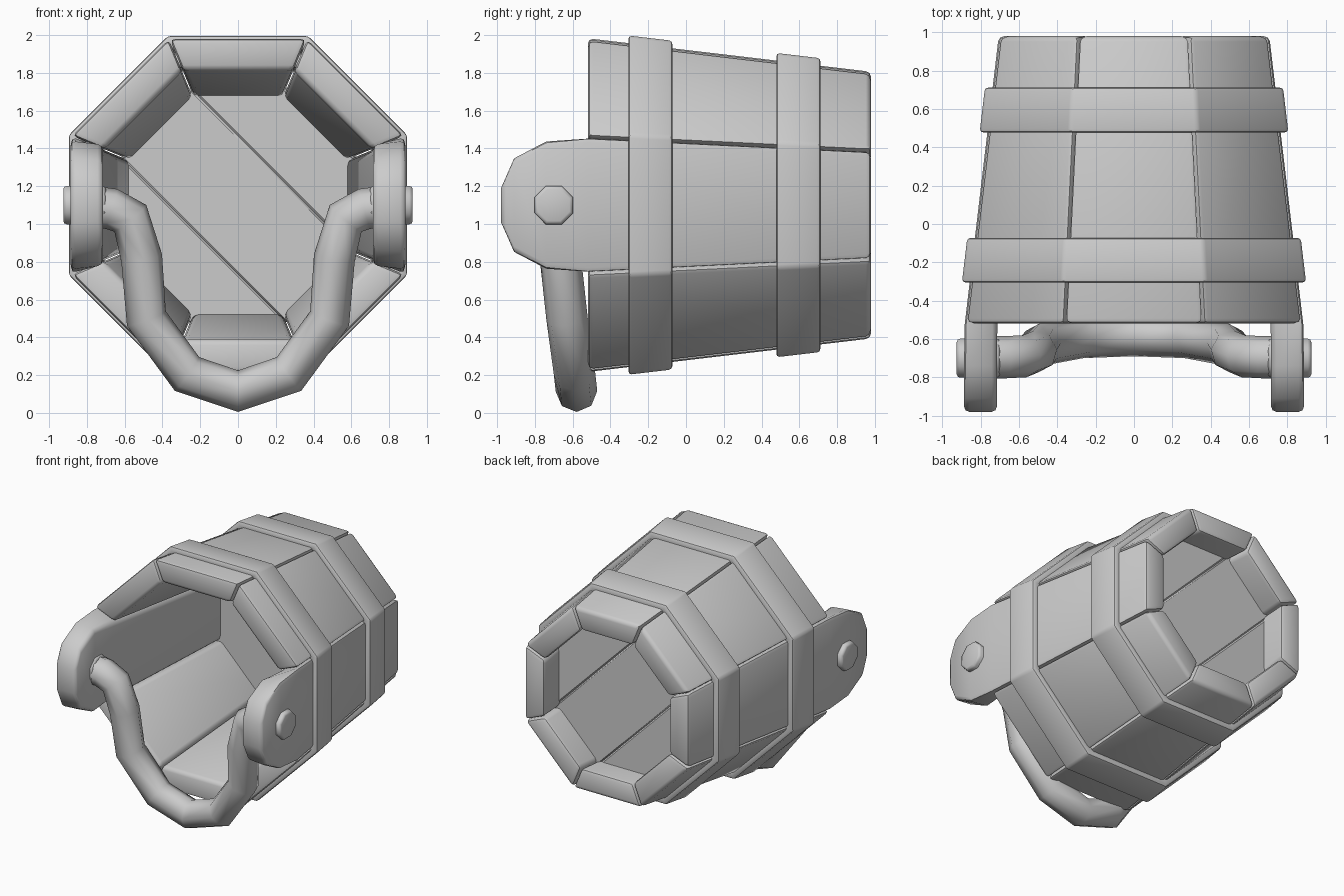
import bpy, bmesh, math
from mathutils import Vector

if "Cube" in bpy.data.objects:
    bpy.data.objects.remove(bpy.data.objects["Cube"])

CZ = 1.1                      # height of the bucket axis
T = math.tan(math.pi / 8)     # octagon half side / apothem


def outer(y):                 # outer apothem of the tapered wall
    return 0.883 - 0.118 * (y + 0.52)


def polar(a, r, t, y):        # radial r, tangential t around the y axis
    return Vector((math.cos(a) * r - math.sin(a) * t, y,
                   CZ + math.sin(a) * r + math.cos(a) * t))


def loft(name, rings, closed=False, bevel=0.0, limit=50, segs=2, smooth=40):
    """Skin a list of equal-length rings, then bevel and smooth."""
    bm = bmesh.new()
    vs = [[bm.verts.new(p) for p in ring] for ring in rings]
    n, m = len(vs[0]), len(vs)
    for i in range(m if closed else m - 1):
        a, b = vs[i], vs[(i + 1) % m]
        for j in range(n):
            bm.faces.new((a[j], a[(j + 1) % n], b[(j + 1) % n], b[j]))
    if not closed:
        bm.faces.new(vs[0])
        bm.faces.new(vs[-1])
    bmesh.ops.recalc_face_normals(bm, faces=bm.faces)
    me = bpy.data.meshes.new(name)
    bm.to_mesh(me)
    bm.free()
    ob = bpy.data.objects.new(name, me)
    bpy.context.collection.objects.link(ob)
    if bevel:
        mod = ob.modifiers.new("bevel", 'BEVEL')
        mod.width, mod.segments = bevel, segs
        mod.limit_method = 'ANGLE'
        mod.angle_limit = math.radians(limit)
    finish(ob, smooth)
    return ob


def finish(ob, smooth):
    bpy.ops.object.select_all(action='DESELECT')
    ob.select_set(True)
    bpy.context.view_layer.objects.active = ob
    bpy.ops.object.convert(target='MESH')
    bpy.ops.object.shade_smooth_by_angle(angle=math.radians(smooth))


# Eight staves; the two side ones continue into rounded ears
for k in range(8):
    a = k * math.pi / 4
    rings = []
    for y in (0.98, -0.52):
        ro = outer(y)
        ri = ro - 0.17
        ho, hi = ro * T - 0.003, ri * T - 0.003
        rings.append([polar(a, ro, -ho, y), polar(a, ro, ho, y),
                      polar(a, ri, hi, y), polar(a, ri, -hi, y)])
    if k % 4 == 0:
        for y, h in ((-0.74, 0.34), (-0.91, 0.25), (-0.98, 0.09)):
            g = h * 0.94
            rings.append([polar(a, 0.887, -h, y), polar(a, 0.887, h, y),
                          polar(a, 0.715, g, y), polar(a, 0.715, -g, y)])
    loft("eared_stave" if k % 4 == 0 else "stave", rings, bevel=0.028)

# Two octagonal hoops
for name, y0, y1 in (("front_hoop", -0.305, -0.072), ("back_hoop", 0.478, 0.712)):
    rings = []
    for k in range(8):
        a = k * math.pi / 4
        sec = ((y0, 0.04), (y1, 0.04), (y1, -0.03), (y0, -0.03))
        rings.append([polar(a, outer(y) + d, (outer(y) + d) * T, y) for y, d in sec])
    loft(name, rings, closed=True, bevel=0.018, limit=40)

# Floor of three diagonal planks
R = 0.625
h = R * T
for name, shape in (("floor_plank_middle", ((-h, -R), (h, -R), (h, R), (-h, R))),
                    ("floor_plank_upper", ((h, -R), (R, -h), (R, h), (h, R))),
                    ("floor_plank_lower", ((-h, R), (-R, h), (-R, -h), (-h, -R)))):
    rings = [[polar(math.pi / 4, u, v, y) for u, v in shape] for y in (0.61, 0.76)]
    loft(name, rings, bevel=0.01, limit=40, segs=1)

# Pins through the ears
for s in (-1, 1):
    rings = [[Vector((s * x, -0.70 + 0.11 * math.cos(i * math.pi / 4 + 0.39),
                      CZ + 0.11 * math.sin(i * math.pi / 4 + 0.39))) for i in range(8)]
             for x in (0.70, 0.925)]
    loft("ear_pin", rings, bevel=0.018, limit=60, smooth=50)

# Swinging handle, half path mirrored
half = [(0.76, -0.695, 1.09), (0.67, -0.695, 1.08), (0.57, -0.69, 1.03),
        (0.51, -0.665, 0.82), (0.485, -0.63, 0.50), (0.27, -0.59, 0.206)]
path = half + [(0, -0.58, 0.115)] + [(-x, y, z) for x, y, z in reversed(half)]
cu = bpy.data.curves.new("handle", 'CURVE')
cu.dimensions = '3D'
sp = cu.splines.new('POLY')
sp.points.add(len(path) - 1)
for p, co in zip(sp.points, path):
    p.co = (*co, 1)
cu.bevel_depth = 0.11
cu.bevel_resolution = 2
cu.use_fill_caps = True
handle = bpy.data.objects.new("handle", cu)
bpy.context.collection.objects.link(handle)
finish(handle, 60)
